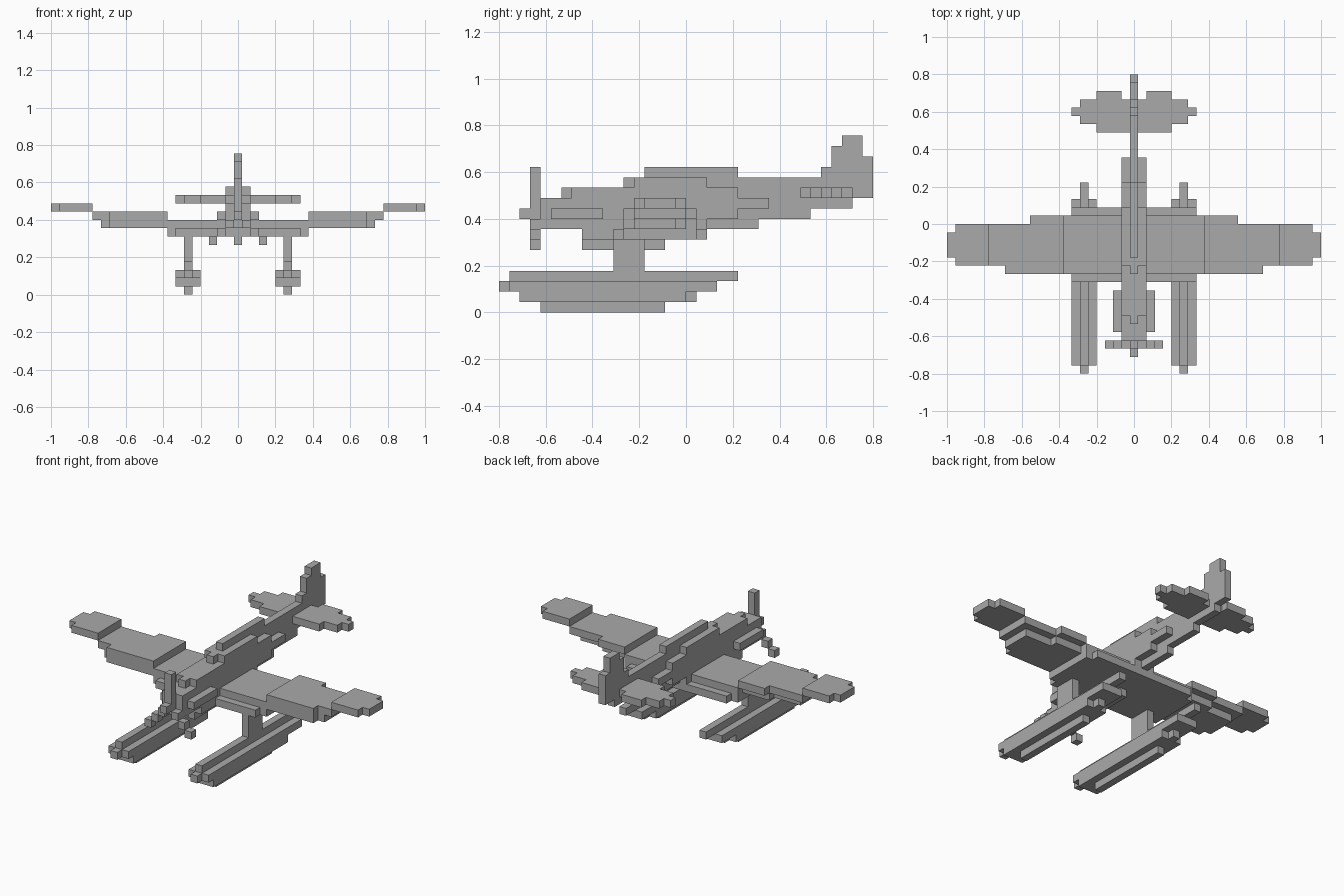
import bpy, bmesh
from mathutils import Vector

if "Cube" in bpy.data.objects:
    bpy.data.objects.remove(bpy.data.objects["Cube"])

U = 2 / 45            # size of one cube
Y0 = -18 * U          # front end of the grid
parts = {}


def box(part, i, j, k, mirror=False):
    """Fill a block of cubes: i inclusive, j and k half-open."""
    cells = parts.setdefault(part, set())
    for a in range(i[0], i[1] + 1):
        for b in range(*j):
            for c in range(*k):
                cells.add((a, b, c))
                if mirror:
                    cells.add((-a, b, c))


# fuselage: thin centre keel, one (start, end) per layer from z = 6
for k, (a, b) in enumerate([(8, 16), (8, 20), (4, 25), (4, 30), (4, 34),
                            (6, 36), (12, 36), (14, 23)], 6):
    box("fuselage", (0, 0), (a, b), (k, k + 1))
# fuselage: wide body, from z = 7
for k, (a, b) in enumerate([(8, 20), (4, 20), (4, 23), (4, 26),
                            (7, 23), (13, 20)], 7):
    box("fuselage", (-1, 1), (a, b), (k, k + 1))
box("exhaust", (2, 2), (5, 10), (9, 10), True)

# tail fin
for k, (a, b) in enumerate([(31, 36), (32, 36), (32, 35), (33, 35)], 13):
    box("tail_fin", (0, 0), (a, b), (k, k + 1))

# tailplane
for i, j in [((1, 1), (29, 33)), ((2, 4), (29, 34)),
             ((5, 6), (30, 33)), ((7, 7), (31, 32))]:
    box("tailplane", i, j, (11, 12), True)

# wing: stepped upward towards the tips
box("wing_centre", (-8, 8), (12, 19), (7, 9))
box("wing_centre", (-7, 7), (11, 20), (7, 8))
for i in range(9, 18):
    front = 12 if i <= 15 else 13
    back = 19 if i <= 12 else 18
    box("wing_middle", (i, i), (front, back), (9, 10), True)
    if i <= 16:
        box("wing_middle", (i, i), (front, back - 1), (8, 9), True)
box("wing_tip", (18, 21), (13, 18), (10, 11), True)
box("wing_tip", (22, 22), (14, 17), (10, 11), True)

# propeller with three blades, and its hub
box("propeller", (0, 0), (3, 4), (10, 14))
for n in (1, 2, 3):
    box("propeller", (n, n), (3, 4), (9 - n, 10 - n), True)
box("propeller_hub", (0, 0), (2, 4), (9, 10))

# floats and struts
box("float_keel", (6, 6), (4, 16), (0, 1), True)
box("float_hull", (5, 7), (2, 18), (1, 2), True)
box("float_hull", (6, 6), (2, 19), (1, 2), True)
box("float_hull", (5, 7), (1, 21), (2, 3), True)
box("float_hull", (6, 6), (0, 21), (2, 3), True)
box("float_deck", (6, 6), (1, 23), (3, 4), True)
box("float_strut", (6, 6), (11, 14), (4, 7), True)

# outer faces only, one object per part
grey = bpy.data.materials.new("grey")
grey.diffuse_color = (0.4, 0.4, 0.4, 1)
grey.use_nodes = True
grey.node_tree.nodes["Principled BSDF"].inputs["Base Color"].default_value = grey.diffuse_color
solid = set().union(*parts.values())
for name, cells in parts.items():
    bm = bmesh.new()
    verts = {}

    def corner(p):
        if p not in verts:
            verts[p] = bm.verts.new(((p[0] - 0.5) * U, Y0 + p[1] * U, p[2] * U))
        return verts[p]

    for c in sorted(cells):
        for axis in range(3):
            for side in (0, 1):
                near = list(c)
                near[axis] += 2 * side - 1
                if tuple(near) in solid:
                    continue
                quad = []
                for u, v in ((0, 0), (1, 0), (1, 1), (0, 1)):
                    p = list(c)
                    p[axis] += side
                    p[(axis + 1) % 3] += u
                    p[(axis + 2) % 3] += v
                    quad.append(corner(tuple(p)))
                bm.faces.new(quad if side else quad[::-1])
    mesh = bpy.data.meshes.new(name)
    bm.to_mesh(mesh)
    bm.free()
    mesh.materials.append(grey)
    bpy.context.collection.objects.link(bpy.data.objects.new(name, mesh))
